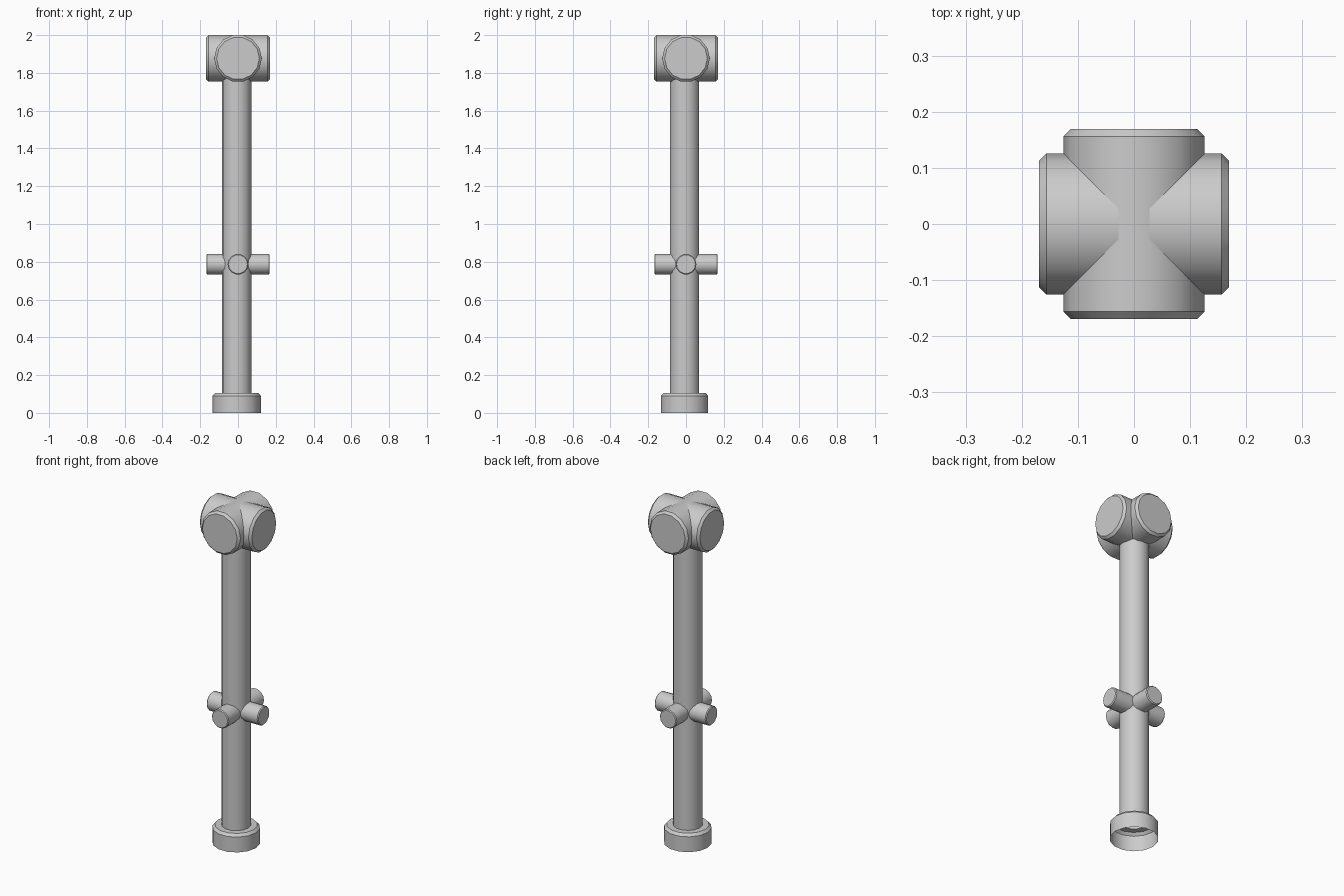
import bpy, bmesh
from math import pi, sin, cos, radians
from mathutils import Matrix

cube = bpy.data.objects.get("Cube")
if cube:
    bpy.data.objects.remove(cube, do_unlink=True)

metal = bpy.data.materials.new("grey_metal")
metal.use_nodes = True
grey = (0.6, 0.6, 0.6, 1)
metal.diffuse_color = grey
metal.node_tree.nodes["Principled BSDF"].inputs["Base Color"].default_value = grey

SIDES = 14


def lathe(name, profile, matrix, capped):
    """Spin (radius, height) points around z, then place the result."""
    bm = bmesh.new()
    rings = [[bm.verts.new((r * cos(2 * pi * i / SIDES), r * sin(2 * pi * i / SIDES), z))
              for i in range(SIDES)] for r, z in profile]
    for low, high in zip(rings, rings[1:]):
        for i in range(SIDES):
            j = (i + 1) % SIDES
            bm.faces.new((low[i], low[j], high[j], high[i]))
    if capped:
        bm.faces.new(rings[0][::-1])
        bm.faces.new(rings[-1])
    mesh = bpy.data.meshes.new(name)
    bm.to_mesh(mesh)
    bm.free()
    mesh.transform(matrix)
    mesh.materials.append(metal)
    obj = bpy.data.objects.new(name, mesh)
    bpy.context.collection.objects.link(obj)
    bpy.ops.object.select_all(action='DESELECT')
    obj.select_set(True)
    bpy.context.view_layer.objects.active = obj
    bpy.ops.object.shade_smooth_by_angle(angle=radians(35))
    return obj


def cross(name, radius, half, bevel, z):
    """Two chamfered cylinders crossing at right angles."""
    profile = [(radius - bevel, -half), (radius, bevel - half),
               (radius, half - bevel), (radius - bevel, half)]
    lay_down = Matrix.Rotation(pi / 2, 4, 'X')
    for axis, turn in (("front_back", 0), ("left_right", pi / 2)):
        place = Matrix.Translation((0, 0, z)) @ Matrix.Rotation(turn, 4, 'Z') @ lay_down
        lathe(f"{name}_{axis}", profile, place, True)


# Post and hollow foot, standing slightly off the centre of the crosses
post_place = Matrix.Translation((-0.007, -0.007, 0))
lathe("post", [(0.079, 0.105), (0.079, 1.87)], post_place, False)
lathe("foot_collar", [(0.128, 0), (0.128, 0.09), (0.114, 0.105), (0.079, 0.105)],
      post_place, False)

# Large junction at the top and small pegs lower down
cross("head", 0.126, 0.169, 0.013, 1.877)
cross("peg", 0.055, 0.168, 0.005, 0.787)
